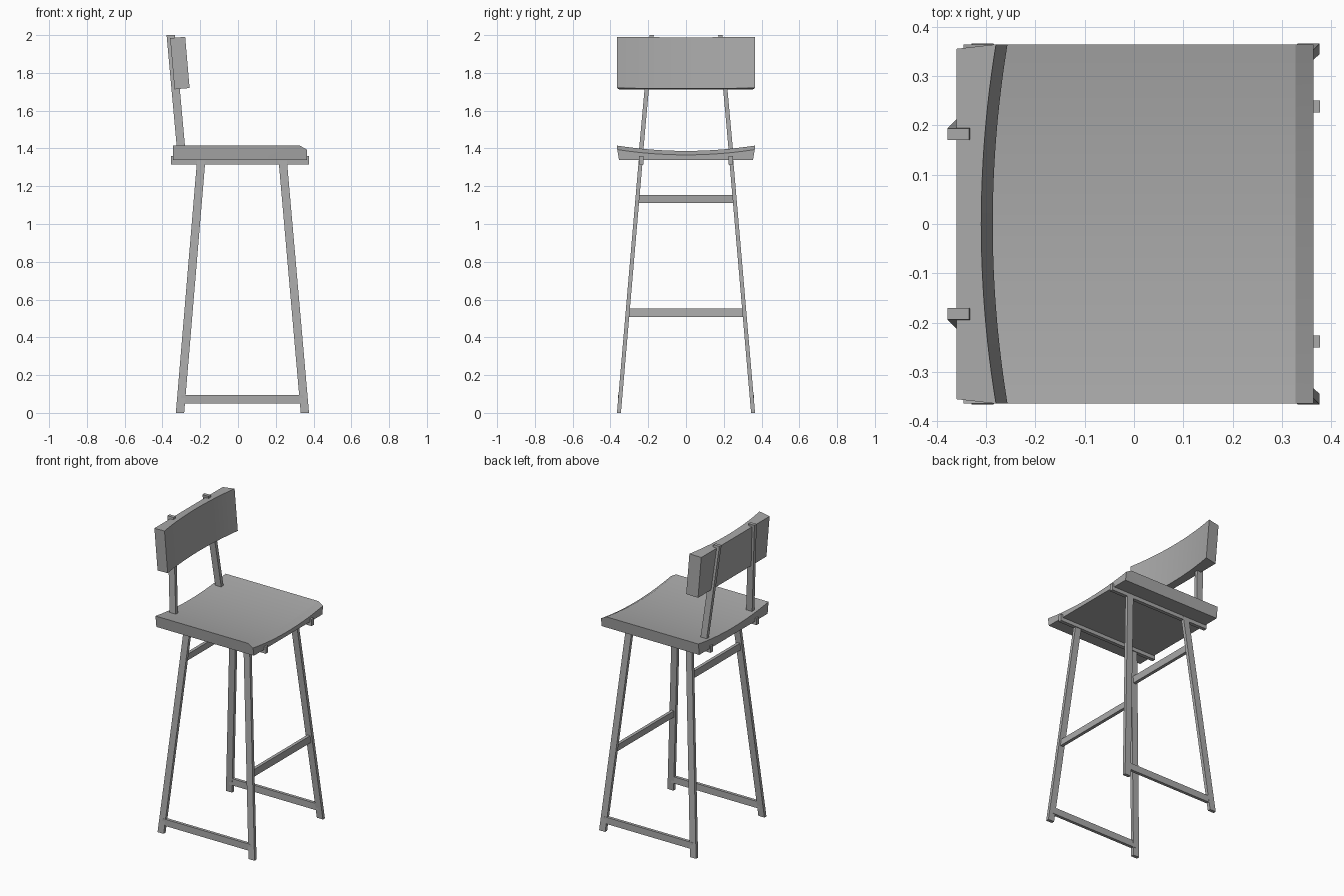
import bpy, bmesh, math
from mathutils import Vector

cube = bpy.data.objects.get("Cube")
if cube:
    bpy.data.objects.remove(cube, do_unlink=True)

grey = bpy.data.materials.new("plain grey")
grey.use_nodes = True
colour = (0.4, 0.4, 0.4, 1)
grey.diffuse_color = colour
grey.node_tree.nodes["Principled BSDF"].inputs["Base Color"].default_value = colour


def loft(name, rings, smooth=False):
    """Solid through matching rings of points, capped at both ends."""
    bm = bmesh.new()
    loops = [[bm.verts.new(p) for p in ring] for ring in rings]
    n = len(loops[0])
    for a, b in zip(loops, loops[1:]):
        for i in range(n):
            j = (i + 1) % n
            bm.faces.new((a[i], a[j], b[j], b[i]))
    bm.faces.new(loops[0])
    bm.faces.new(loops[-1])
    bmesh.ops.recalc_face_normals(bm, faces=bm.faces)
    mesh = bpy.data.meshes.new(name)
    bm.to_mesh(mesh)
    bm.free()
    mesh.materials.append(grey)
    obj = bpy.data.objects.new(name, mesh)
    bpy.context.collection.objects.link(obj)
    if smooth:
        bpy.ops.object.select_all(action='DESELECT')
        obj.select_set(True)
        bpy.context.view_layer.objects.active = obj
        bpy.ops.object.shade_smooth_by_angle(angle=math.radians(15))
    return obj


def bar(name, start, end, u, v):
    """Straight bar whose end cuts are spanned by half-width vectors u and v."""
    u, v = Vector(u), Vector(v)
    loft(name, [[Vector(p) + a * u + b * v
                 for a, b in ((-1, -1), (1, -1), (1, 1), (-1, 1))]
                for p in (start, end)])


W, T = 0.022, 0.0105        # half width and half thickness of the frame bars
LEG_TOP = 1.335
LEG_X = {"left": (0.354, 0.237), "right": (-0.307, -0.195)}   # foot, top
LEG_Y = (0.355, 0.24)


def leg_point(side, s, z):
    t = z / LEG_TOP
    x0, x1 = LEG_X[side]
    return Vector((x0 + (x1 - x0) * t, s * (LEG_Y[0] + (LEG_Y[1] - LEG_Y[0]) * t), z))


# Side frames: legs, floor rails, seat rails and back posts
for end, s in (("front", -1), ("rear", 1)):
    for side in LEG_X:
        bar(f"{end}_{side}_leg", leg_point(side, s, 0), leg_point(side, s, LEG_TOP),
            (W, 0, 0), (0, T, 0))
    bar(f"{end}_floor_rail", leg_point("right", s, 0.073), leg_point("left", s, 0.073),
        (0, T * 0.95, 0), (0, 0, W))
    bar(f"{end}_seat_rail", (-0.354, s * 0.238, 1.338), (0.377, s * 0.238, 1.338),
        (0, 0.012, 0), (0, 0, W))
    bar(f"{end}_back_post", (-0.297, s * 0.241, 1.35), (-0.356, s * 0.182, 2.0),
        (W, 0, 0), (0, 0.0115, 0))

# Cross rungs: low footrest on one side, high brace on the other
for name, side, z in (("footrest_rung", "left", 0.53), ("upper_rung", "right", 1.132)):
    lean = leg_point(side, 1, z + W) - leg_point(side, 1, z)
    bar(name, leg_point(side, -1, z), leg_point(side, 1, z),
        (T, 0, 0), (lean.x, 0, W))


def dished(ends, middle, steps=24):
    """Cross-section with a flat base, flared ends and a hollow top."""
    ring = [(-0.355, 0), (0.355, 0)]
    for i in range(steps + 1):
        k = 1 - 2 * i / steps
        ring.append((0.364 * k, middle + (ends - middle) * k * k))
    return ring


# Seat with a chamfered leading edge
rings = []
for x, drop in ((-0.345, 0), (0.327, 0), (0.364, 0.021)):
    rings.append([(x, y, 1.34 + (h - drop if h else 0)) for y, h in dished(0.075, 0.047)])
loft("seat", rings, True)

# Backrest, leaning back, with a hollow face
lean = 0.086
up = Vector((-math.sin(lean), 0, math.cos(lean)))
out = Vector((math.cos(lean), 0, math.sin(lean)))
base = Vector((-0.336, 0, 1.713))
loft("backrest", [[base + up * h + out * d + Vector((0, y, 0))
                   for y, d in dished(0.08, 0.05)] for h in (0, 0.272)], True)
